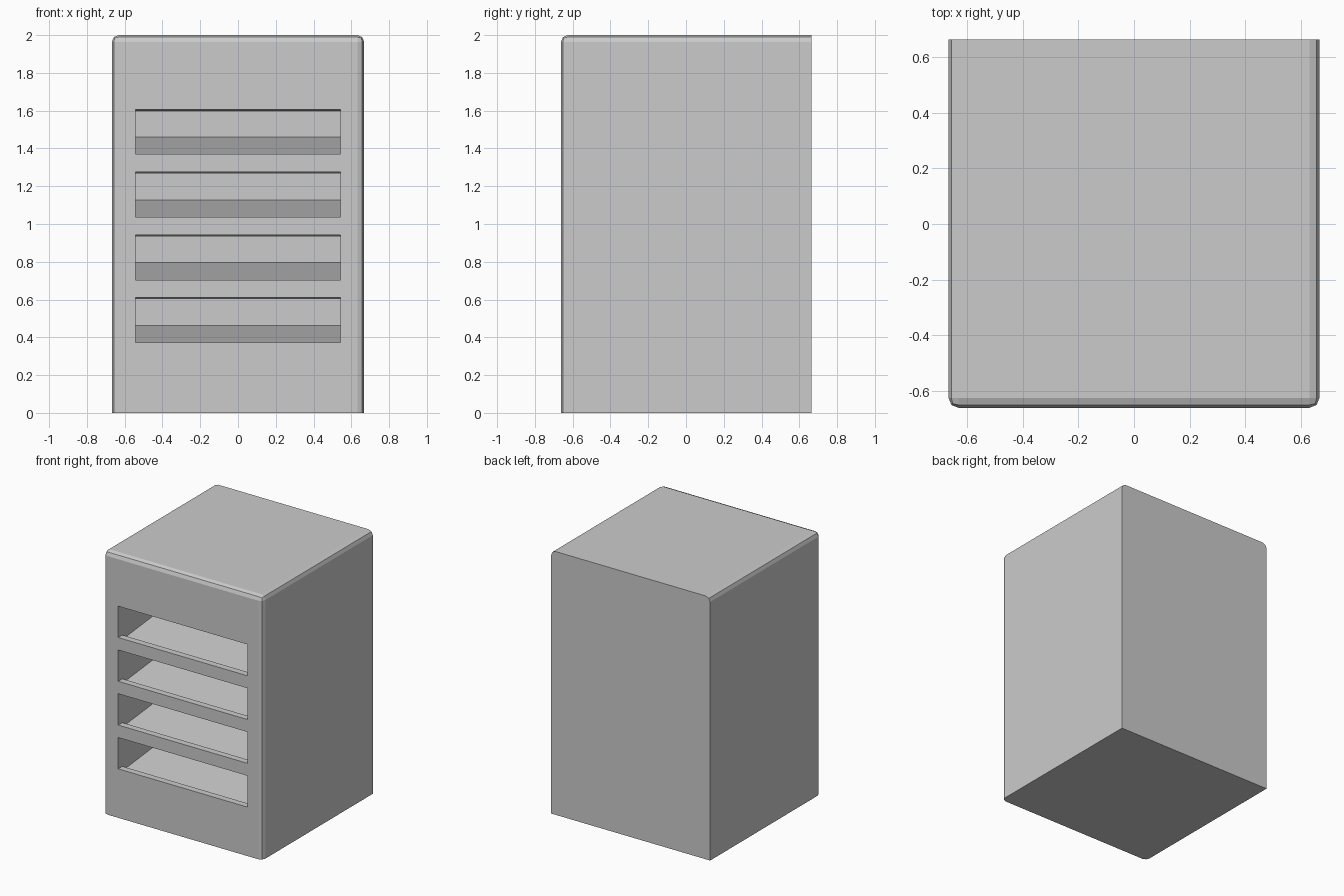
import bpy, bmesh

if "Cube" in bpy.data.objects:
    bpy.data.objects.remove(bpy.data.objects["Cube"])

X, YF, YB, H = 0.668, -0.662, 0.664, 2.0


def make_object(name, bm):
    bmesh.ops.recalc_face_normals(bm, faces=bm.faces)
    mesh = bpy.data.meshes.new(name)
    bm.to_mesh(mesh)
    bm.free()
    obj = bpy.data.objects.new(name, mesh)
    bpy.context.collection.objects.link(obj)
    return obj


# Cabinet body: bevelled on the front uprights and the front and side top edges
bm = bmesh.new()
bmesh.ops.create_cube(bm, size=1)
for v in bm.verts:
    v.co.x *= 2 * X
    v.co.y = YF if v.co.y < 0 else YB
    v.co.z = H if v.co.z > 0 else 0


def is_rounded(e):
    a, b = e.verts[0].co, e.verts[1].co
    upright = a.z != b.z and a.y < 0
    top = a.z == b.z == H and not (a.y > 0 and b.y > 0)
    return upright or top


bmesh.ops.bevel(bm, geom=[e for e in bm.edges if is_rounded(e)],
                offset=0.036, segments=2, profile=0.5, affect='EDGES')
body = make_object("cabinet_body", bm)

# Deep slots: thin front lip, then a floor that rises gently to the back
bm = bmesh.new()
for i in range(4):
    z0 = 0.372 + i * 0.3325
    z1 = z0 + 0.238
    profile = [(YF - 0.1, z0), (YF + 0.05, z0), (YF + 0.05, z0 - 0.034),
               (0.60, z0 + 0.091), (0.60, z1 - 0.008),
               (YF + 0.05, z1), (YF - 0.1, z1)]
    face = bm.faces.new([bm.verts.new((-0.543, y, z)) for y, z in profile])
    ext = bmesh.ops.extrude_face_region(bm, geom=[face], use_keep_orig=True)
    side = [g for g in ext["geom"] if isinstance(g, bmesh.types.BMVert)]
    bmesh.ops.translate(bm, verts=side, vec=(1.086, 0, 0))
cutter = make_object("slot_cutter", bm)
cutter.hide_render = True
cutter.hide_set(True)

cut = body.modifiers.new("slots", 'BOOLEAN')
cut.operation = 'DIFFERENCE'
cut.solver = 'EXACT'
cut.object = cutter

# Bake the cut and drop the helper
bpy.context.view_layer.objects.active = body
body.select_set(True)
bpy.ops.object.modifier_apply(modifier=cut.name)
bpy.data.objects.remove(cutter)
